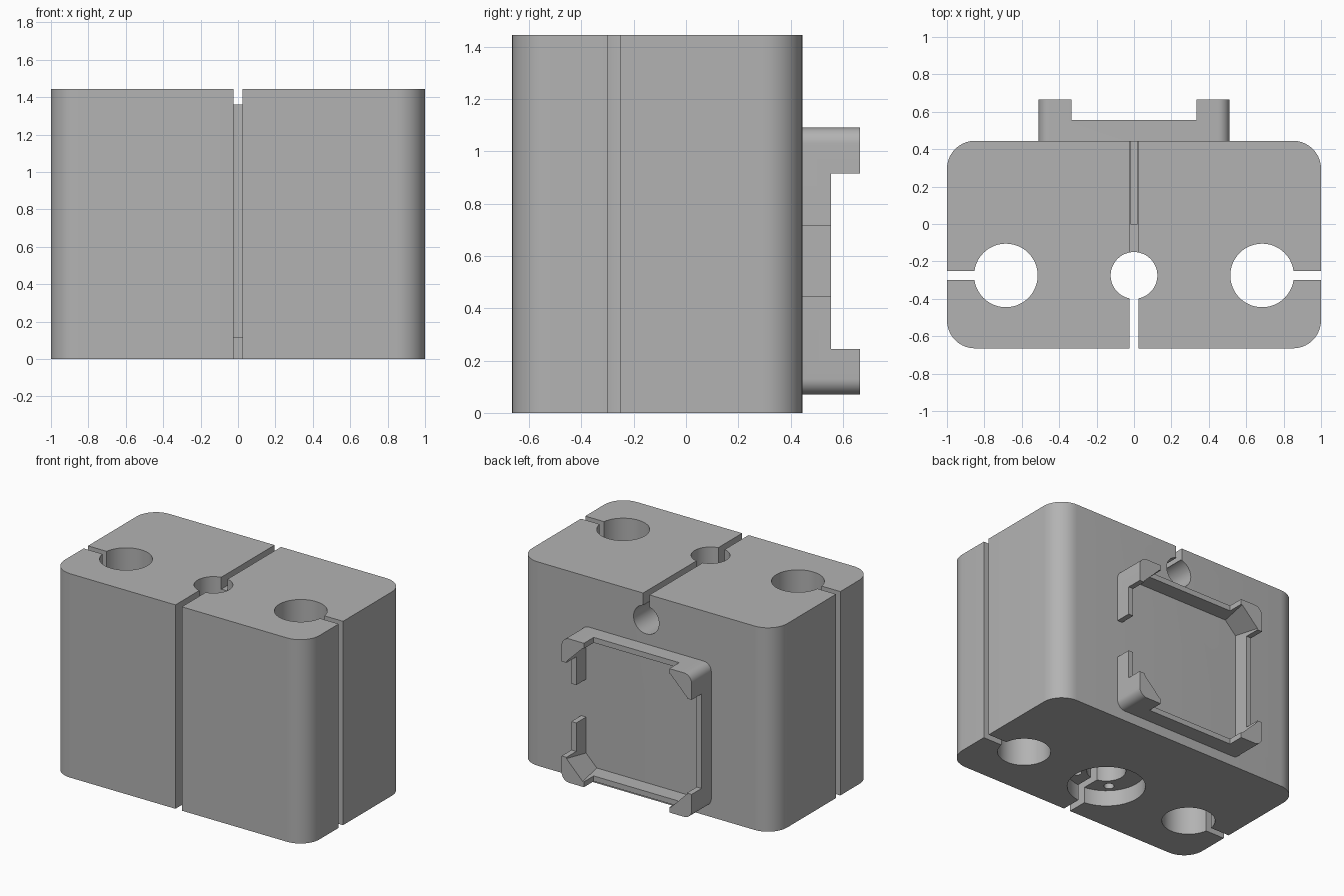
import bpy, bmesh, math
from mathutils import Vector

old = bpy.data.objects.get("Cube")
if old:
    bpy.data.objects.remove(old)

grey = bpy.data.materials.new("plain grey")
grey.use_nodes = True
grey.diffuse_color = (0.45, 0.45, 0.45, 1)
grey.node_tree.nodes["Principled BSDF"].inputs["Base Color"].default_value = (0.45, 0.45, 0.45, 1)


def loft(name, lower, upper):
    """Closed solid between two matching loops of points."""
    bm = bmesh.new()
    a = [bm.verts.new(p) for p in lower]
    b = [bm.verts.new(p) for p in upper]
    bm.faces.new(a)
    bm.faces.new(b)
    for i in range(len(a)):
        j = (i + 1) % len(a)
        bm.faces.new((a[i], a[j], b[j], b[i]))
    bmesh.ops.recalc_face_normals(bm, faces=bm.faces)
    mesh = bpy.data.meshes.new(name)
    bm.to_mesh(mesh)
    bm.free()
    mesh.materials.append(grey)
    ob = bpy.data.objects.new(name, mesh)
    bpy.context.collection.objects.link(ob)
    return ob


def upright(name, pts, z0, z1):
    return loft(name, [(x, y, z0) for x, y in pts], [(x, y, z1) for x, y in pts])


def backward(name, pts, y0, y1):
    return loft(name, [(x, y0, z) for x, z in pts], [(x, y1, z) for x, z in pts])


def circle(cx, cy, r, n=48):
    return [(cx + r * math.cos(math.tau * i / n), cy + r * math.sin(math.tau * i / n))
            for i in range(n)]


def rect(x0, x1, y0, y1):
    return [(x0, y0), (x1, y0), (x1, y1), (x0, y1)]


def rounded(x0, x1, y0, y1, r, n=10):
    corners = [(x1 - r, y1 - r), (x0 + r, y1 - r), (x0 + r, y0 + r), (x1 - r, y0 + r)]
    return [(cx + r * math.cos(a), cy + r * math.sin(a))
            for k, (cx, cy) in enumerate(corners)
            for a in [(k + i / n) * math.pi / 2 for i in range(n + 1)]]


def chamfered(cx, cz, h, c):
    return [(cx + sx * px, cz + sz * pz)
            for sx, sz, flip in ((1, 1, 0), (-1, 1, 1), (-1, -1, 0), (1, -1, 1))
            for px, pz in ([(h, h - c), (h - c, h)][::-1] if flip else [(h, h - c), (h - c, h)])]


def cut(target, cutter):
    bpy.context.view_layer.objects.active = target
    mod = target.modifiers.new("cut", 'BOOLEAN')
    mod.operation = 'DIFFERENCE'
    mod.solver = 'EXACT'
    mod.object = cutter
    bpy.ops.object.modifier_apply(modifier=mod.name)
    bpy.data.objects.remove(cutter)


def finish(ob):
    bpy.ops.object.select_all(action='DESELECT')
    ob.select_set(True)
    bpy.context.view_layer.objects.active = ob
    bpy.ops.object.shade_smooth_by_angle(angle=math.radians(30))


TOP = 1.445
BACK = 0.445
HOLE_Y = -0.275

# Main block with rounded upright corners
block = upright("clamp_block", rounded(-1, 1, -0.665, BACK, 0.15), 0, TOP)

# Side bores, each with a clamping slot to the outside
for s in (-1, 1):
    cut(block, upright("cutter", circle(s * 0.685, HOLE_Y, 0.17), -0.1, 1.6))
    xs = sorted((s * 0.7, s * 1.1))
    cut(block, upright("cutter", rect(*xs, -0.3, -0.252), -0.1, 1.6))

# Centre bore, front slot and the round pocket underneath
cut(block, upright("cutter", circle(0, HOLE_Y, 0.125), -0.1, 1.6))
cut(block, upright("cutter", rect(-0.025, 0.025, -0.8, HOLE_Y), -0.1, 1.6))
cut(block, upright("cutter", circle(0, HOLE_Y, 0.25), -0.1, 0.112))

# Small screw holes in the pocket ceiling
for sx in (-1, 1):
    for sy in (-1, 1):
        cut(block, upright("cutter", circle(sx * 0.135, HOLE_Y + sy * 0.135, 0.033, 20), 0.05, 0.35))

# Blind bore in the back with a shallow groove along the top
cut(block, backward("cutter", circle(0, 1.262, 0.1), 0, 0.6))
cut(block, upright("cutter", rect(-0.025, 0.025, HOLE_Y, 0.6), 1.36, 1.6))
finish(block)

# Square holder frame on the back
MID = 0.58
frame = backward("holder_frame", rounded(-0.51, 0.51, MID - 0.51, MID + 0.51, 0.06), BACK - 0.003, 0.665)

# Opening whose corner webs widen towards the rim
inside = loft("cutter",
              [(x, 0.40, z) for x, z in chamfered(0, MID, 0.472, 0.075)],
              [(x, 0.70, z) for x, z in chamfered(0, MID, 0.472, 0.135)])
cut(frame, inside)

# Lower the rails between the raised corners
cut(frame, backward("cutter", rect(-0.335, 0.335, -0.1, 1.3), 0.555, 0.8))
cut(frame, backward("cutter", rect(-0.7, 0.7, MID - 0.335, MID + 0.335), 0.555, 0.8))

# Gap in the left rail
cut(frame, backward("cutter", rect(0.42, 0.6, 0.447, 0.715), 0.4, 0.8))
finish(frame)
